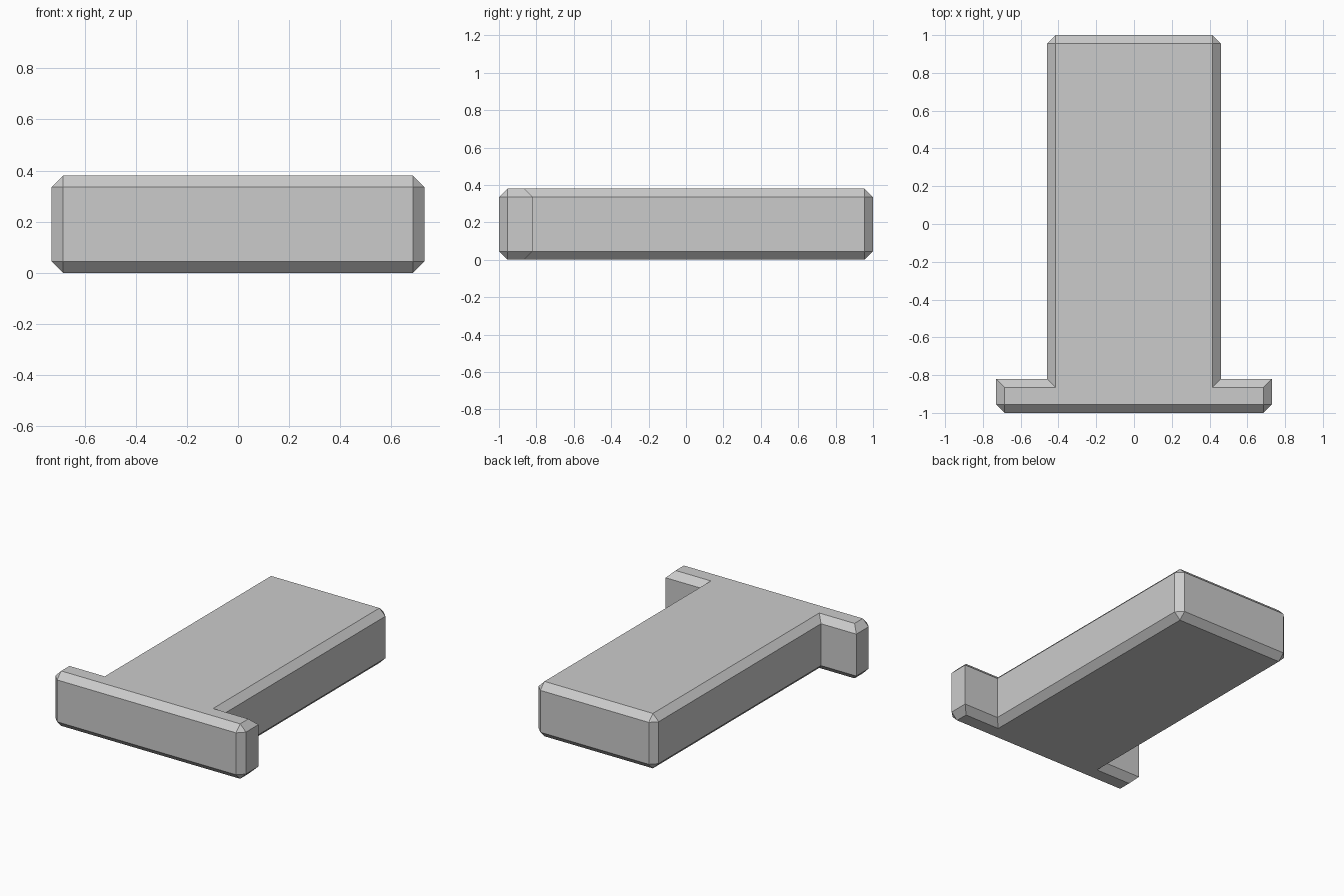
import bpy
import bmesh

cube = bpy.data.objects.get("Cube")
if cube:
    bpy.data.objects.remove(cube, do_unlink=True)

HEIGHT, CHAMFER = 0.38, 0.045
FLANGE_X, STEM_X, STEP_Y = 0.73, 0.46, -0.82

# Plain grey material
grey = bpy.data.materials.new("light grey")
grey.use_nodes = True
colour = (0.6, 0.6, 0.6, 1)
grey.diffuse_color = colour
grey.node_tree.nodes["Principled BSDF"].inputs["Base Color"].default_value = colour

# T-shaped outline, right half mirrored to the left
half = [(FLANGE_X, -1), (FLANGE_X, STEP_Y), (STEM_X, STEP_Y), (STEM_X, 1)]
outline = half + [(-x, y) for x, y in reversed(half)]

# Extrude the outline upwards
bm = bmesh.new()
base = bm.faces.new([bm.verts.new((x, y, 0)) for x, y in outline])
top = bmesh.ops.extrude_face_region(bm, geom=[base], use_keep_orig=True)["geom"]
bmesh.ops.translate(bm, vec=(0, 0, HEIGHT),
                    verts=[v for v in top if isinstance(v, bmesh.types.BMVert)])
bmesh.ops.recalc_face_normals(bm, faces=bm.faces)


# Chamfer the rims and the end corners; the step corners stay sharp
def chamfered(edge):
    a, b = (v.co for v in edge.verts)
    vertical = abs(a.z - b.z) > 0.1
    return not vertical or abs(a.y) > 0.9


bmesh.ops.bevel(bm, geom=[e for e in bm.edges if chamfered(e)], offset=CHAMFER,
                offset_type='OFFSET', segments=1, profile=0.5, affect='EDGES')
bmesh.ops.recalc_face_normals(bm, faces=bm.faces)

mesh = bpy.data.meshes.new("t_block")
bm.to_mesh(mesh)
bm.free()
mesh.materials.append(grey)
block = bpy.data.objects.new("t_block", mesh)
bpy.context.collection.objects.link(block)
